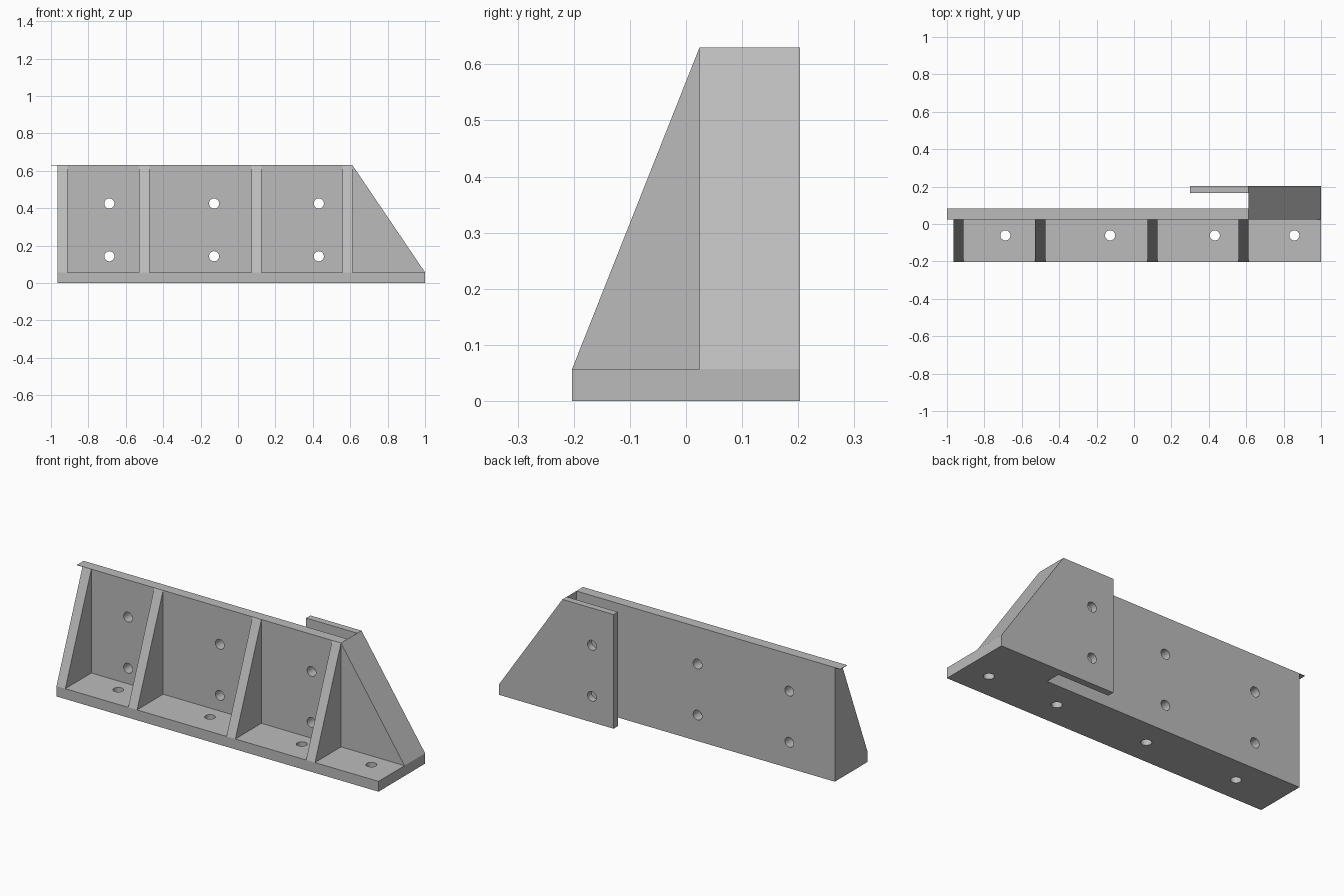
import bpy, bmesh, math
from mathutils import Matrix, Vector

if "Cube" in bpy.data.objects:
    bpy.data.objects.remove(bpy.data.objects["Cube"], do_unlink=True)

grey = bpy.data.materials.new("plain_grey")
grey.use_nodes = True
COLOUR = (0.5, 0.5, 0.5, 1)
grey.diffuse_color = COLOUR
grey.node_tree.nodes["Principled BSDF"].inputs["Base Color"].default_value = COLOUR

# Main dimensions
LEFT, RIGHT, SHOULDER = -0.966, 1.0, 0.612
FRONT, WALL_FRONT, WALL_BACK, REAR = -0.203, 0.024, 0.082, 0.203
FLOOR, TOP, SKIN = 0.057, 0.63, 0.002
RIB = 0.054
HOLE_X = (-0.688, -0.128, 0.432)
HOLE_Z = (0.143, 0.425)


def finish(name, bm):
    bmesh.ops.recalc_face_normals(bm, faces=bm.faces[:])
    mesh = bpy.data.meshes.new(name)
    bm.to_mesh(mesh)
    bm.free()
    mesh.materials.append(grey)
    obj = bpy.data.objects.new(name, mesh)
    bpy.context.collection.objects.link(obj)
    return obj


def prism(name, points, shift):
    """Extrude a closed outline along a vector."""
    bm = bmesh.new()
    face = bm.faces.new([bm.verts.new(p) for p in points])
    result = bmesh.ops.extrude_face_region(bm, geom=[face], use_keep_orig=True)
    moved = [g for g in result["geom"] if isinstance(g, bmesh.types.BMVert)]
    bmesh.ops.translate(bm, verts=moved, vec=Vector(shift))
    return finish(name, bm)


def box(name, x0, x1, y0, y1, z0, z1):
    outline = [(x0, y0, z0), (x1, y0, z0), (x1, y1, z0), (x0, y1, z0)]
    return prism(name, outline, (0, 0, z1 - z0))


def drill(name, targets, centres, turn):
    """Cut round bolt holes through the target parts."""
    bm = bmesh.new()
    for centre in centres:
        bmesh.ops.create_cone(bm, cap_ends=True, segments=32, radius1=0.027,
                              radius2=0.027, depth=0.7 if turn else 0.3,
                              matrix=Matrix.Translation(centre) @ Matrix.Rotation(turn, 4, "X"))
    cutter = finish(name, bm)
    cutter.hide_render = True
    cutter.hide_viewport = True
    cutter.display_type = "WIRE"
    for part in targets:
        cut = part.modifiers.new("bolt_holes", "BOOLEAN")
        cut.operation = "DIFFERENCE"
        cut.solver = "EXACT"
        cut.object = cutter


# Base flange and upright wall
base = box("base_flange", LEFT, RIGHT, FRONT, WALL_FRONT, 0, FLOOR)
wall = box("upright_wall", LEFT, SHOULDER, WALL_FRONT, WALL_BACK, 0, TOP - SKIN)

# Thin cap that overhangs the end of the wall
box("wall_cap", -RIGHT, SHOULDER, WALL_FRONT, WALL_BACK, TOP - SKIN, TOP)

# Triangular stiffening ribs
for number, x in enumerate((LEFT, -0.528, 0.072, SHOULDER - RIB), 1):
    prism(f"rib_{number}",
          [(x, FRONT, FLOOR), (x, WALL_FRONT, FLOOR), (x, WALL_FRONT, TOP)],
          (RIB, 0, 0))

# Sloping end block and the thin plate that reaches back from it
prism("end_block",
      [(SHOULDER, WALL_FRONT, 0), (RIGHT, WALL_FRONT, 0),
       (RIGHT, WALL_FRONT, FLOOR), (SHOULDER, WALL_FRONT, TOP)],
      (0, REAR - WALL_FRONT, 0))
clamp = box("clamp_plate", 0.3, SHOULDER, 0.166, REAR, 0, TOP)

# Bolt holes
drill("wall_hole_cutter", [wall, clamp],
      [(x, 0.1, z) for x in HOLE_X for z in HOLE_Z], math.pi / 2)
drill("base_hole_cutter", [base],
      [(x, -0.061, 0) for x in HOLE_X + (0.857,)], 0)
